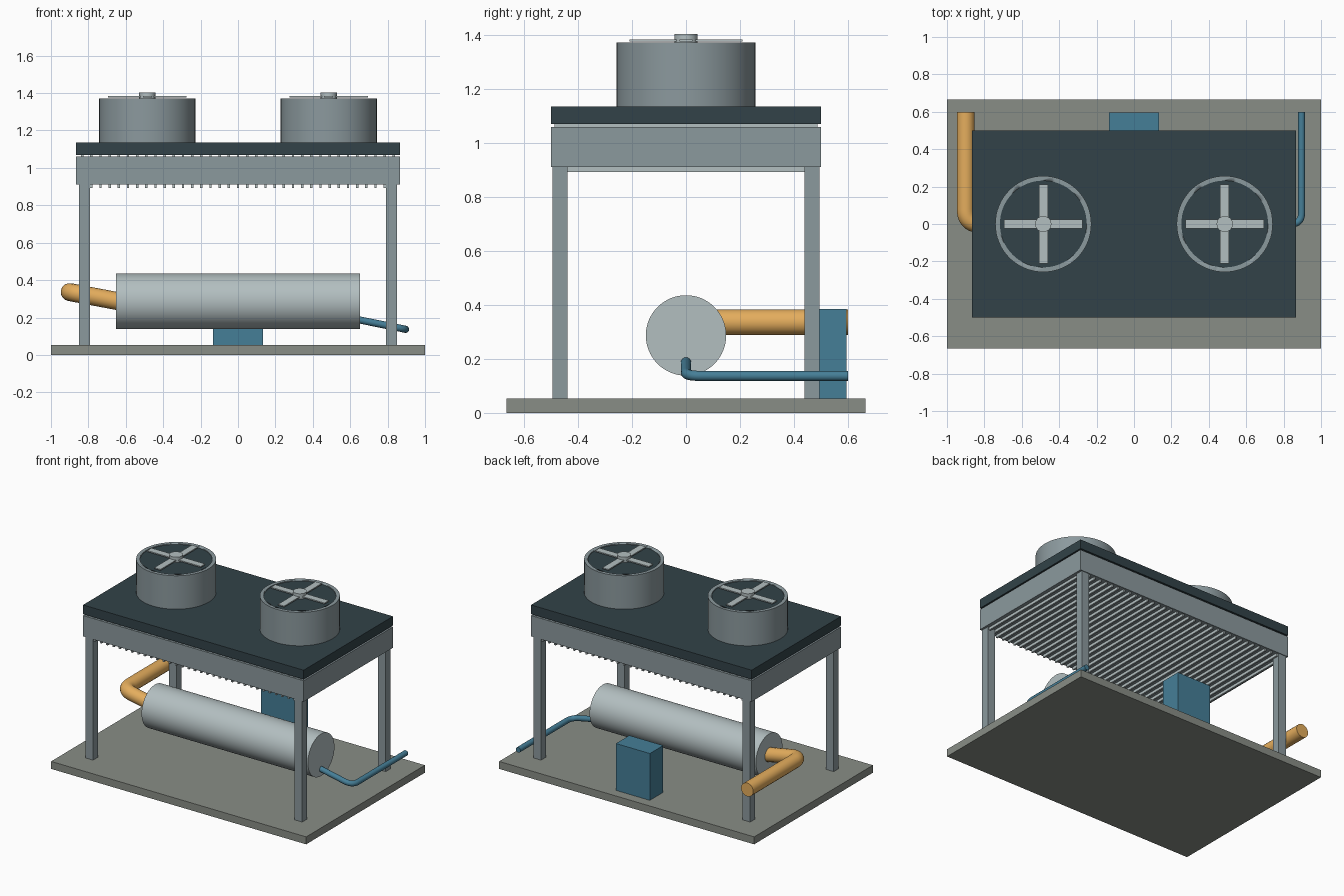
import bpy, math
from mathutils import Vector

if "Cube" in bpy.data.objects:
    bpy.data.objects.remove(bpy.data.objects["Cube"])


def material(name, rgb):
    m = bpy.data.materials.new(name)
    m.diffuse_color = (*rgb, 1)
    m.use_nodes = True
    m.node_tree.nodes["Principled BSDF"].inputs["Base Color"].default_value = m.diffuse_color
    return m


DARK = material("dark_slate", (0.032, 0.055, 0.065))
STEEL = material("steel", (0.26, 0.32, 0.34))
LIGHT = material("light_steel", (0.45, 0.52, 0.53))
STONE = material("stone", (0.25, 0.27, 0.24))
ORANGE = material("orange", (0.78, 0.42, 0.11))
BLUE = material("blue", (0.06, 0.21, 0.31))


def box(name, x, y, z, mat):
    """Box from its min/max ranges."""
    bpy.ops.mesh.primitive_cube_add(size=1, location=[sum(r) / 2 for r in (x, y, z)])
    o = bpy.context.object
    o.name = name
    o.scale = [r[1] - r[0] for r in (x, y, z)]
    bpy.ops.object.transform_apply(location=False, rotation=False, scale=True)
    o.data.materials.append(mat)
    return o


def cylinder(name, r, length, loc, mat, rot=(0, 0, 0)):
    bpy.ops.mesh.primitive_cylinder_add(vertices=64, radius=r, depth=length,
                                        location=loc, rotation=rot)
    o = bpy.context.object
    o.name = name
    o.data.materials.append(mat)
    bpy.ops.object.shade_smooth_by_angle()
    return o


def pipe(name, a, corner, b, r, bend, mat):
    """Round pipe from a to b with a filleted elbow at the corner."""
    a, c, b = Vector(a), Vector(corner), Vector(b)
    p, q = c + (a - c).normalized() * bend, c + (b - c).normalized() * bend
    pts = [a]
    for i in range(11):
        t = i / 10
        pts.append(p * (1 - t) ** 2 + c * 2 * t * (1 - t) + q * t * t)
    pts.append(b)
    cu = bpy.data.curves.new(name, 'CURVE')
    cu.dimensions = '3D'
    cu.bevel_depth = r
    cu.bevel_resolution = 6
    cu.use_fill_caps = True
    s = cu.splines.new('POLY')
    s.points.add(len(pts) - 1)
    for sp, v in zip(s.points, pts):
        sp.co = (*v, 1)
    o = bpy.data.objects.new(name, cu)
    bpy.context.collection.objects.link(o)
    bpy.ops.object.select_all(action='DESELECT')
    o.select_set(True)
    bpy.context.view_layer.objects.active = o
    bpy.ops.object.convert(target='MESH')
    o = bpy.context.object
    o.name = name
    if not o.data.materials:
        o.data.materials.append(mat)
    bpy.ops.object.shade_smooth_by_angle()


# Base slab and four legs
box("base_slab", (-1, 1), (-0.665, 0.665), (0, 0.053), STONE)
for sx in (-1, 1):
    for sy in (-1, 1):
        x, y = sorted((sx * 0.79, sx * 0.85)), sorted((sy * 0.44, sy * 0.495))
        box("leg", x, y, (0.05, 0.92), STEEL)

# Coil block with fins showing above and below, and the dark top deck
box("coil_block", (-0.865, 0.865), (-0.5, 0.5), (0.912, 1.06), STEEL)
for i in range(35):
    x = (i - 17) * 0.049
    box("coil_fin", (x - 0.006, x + 0.006), (-0.488, 0.488), (0.893, 1.071), LIGHT)
box("top_deck", (-0.865, 0.865), (-0.5, 0.5), (1.07, 1.135), DARK)

# Two fans: open shroud, dark disc, crossed blades and hub
for fx in (-0.485, 0.485):
    shroud = cylinder("fan_shroud", 0.257, 0.24, (fx, 0, 1.252), STEEL)
    cutter = cylinder("fan_cutter", 0.232, 0.05, (fx, 0, 1.385), STEEL)
    mod = shroud.modifiers.new("recess", 'BOOLEAN')
    mod.object = cutter
    bpy.context.view_layer.objects.active = shroud
    bpy.ops.object.modifier_apply(modifier="recess")
    bpy.data.objects.remove(cutter)
    cylinder("fan_opening", 0.234, 0.01, (fx, 0, 1.361), DARK)
    box("fan_blade", (fx - 0.21, fx + 0.21), (-0.024, 0.024), (1.376, 1.384), LIGHT)
    box("fan_blade", (fx - 0.024, fx + 0.024), (-0.21, 0.21), (1.376, 1.384), LIGHT)
    cylinder("fan_hub", 0.043, 0.04, (fx, 0, 1.384), LIGHT)

# Horizontal tank, control box and the two pipes
cylinder("tank", 0.149, 1.304, (0, 0, 0.287), LIGHT, (0, math.pi / 2, 0))
box("control_box", (-0.133, 0.133), (0.445, 0.595), (0.05, 0.385), BLUE)
pipe("outlet_pipe", (-0.64, 0, 0.287), (-0.9, 0, 0.336), (-0.9, 0.6, 0.336), 0.048, 0.08, ORANGE)
pipe("inlet_pipe", (0.64, 0, 0.189), (0.896, 0, 0.137), (0.896, 0.6, 0.137), 0.019, 0.06, BLUE)
